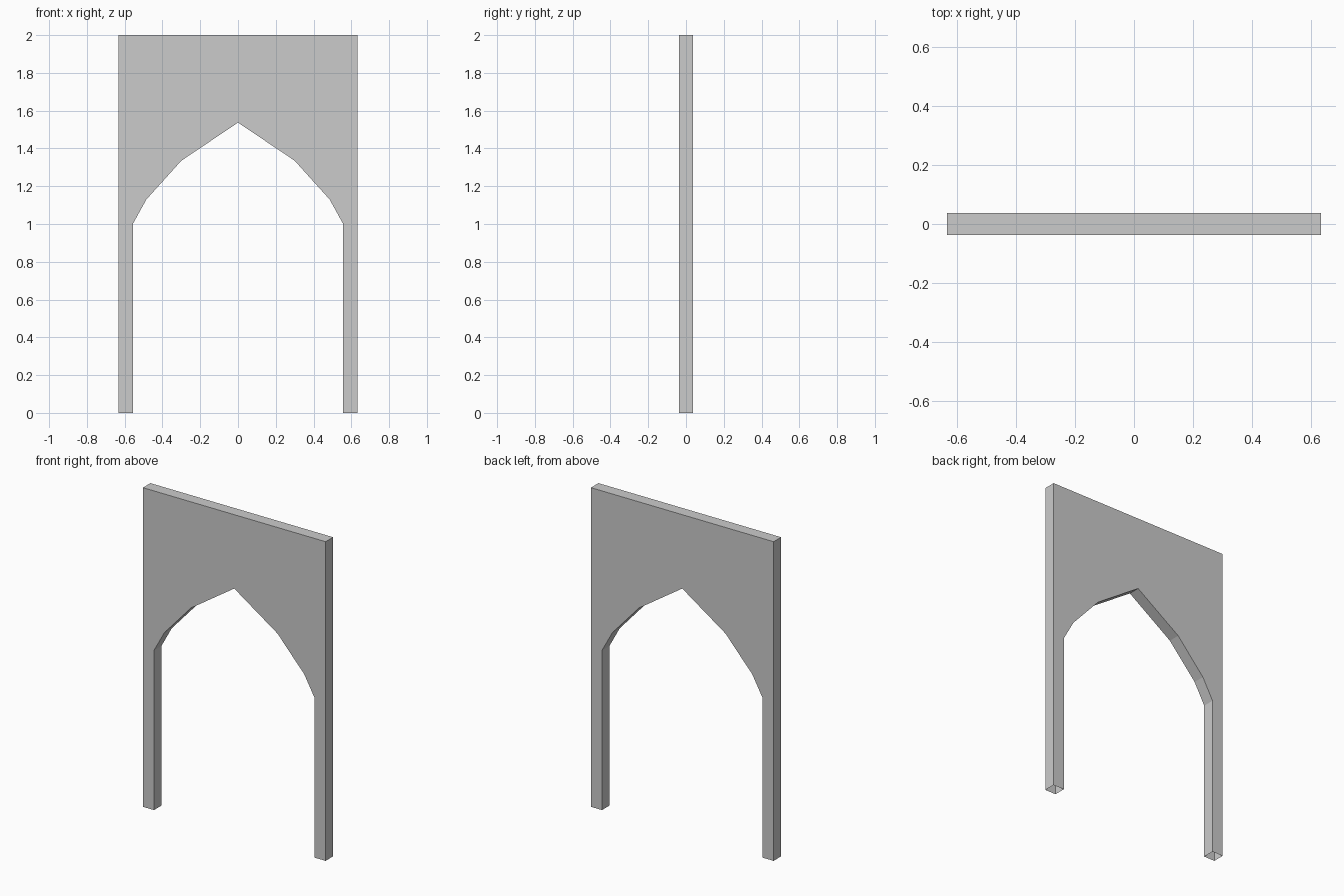
import bpy, bmesh

if "Cube" in bpy.data.objects:
    bpy.data.objects.remove(bpy.data.objects["Cube"])

DEPTH = 0.074

# Right half of the outline: outer edge, then the pointed arch up to its apex
half = [(0.633, 2.0), (0.633, 0.0), (0.557, 0.0), (0.557, 1.0),
        (0.485, 1.13), (0.30, 1.335)]
apex = (0.0, 1.537)
outline = half + [apex] + [(-x, z) for x, z in reversed(half)]

bm = bmesh.new()

# Front panel, extruded back to the wall thickness
front = bm.faces.new([bm.verts.new((x, -DEPTH / 2, z)) for x, z in outline])
back = bmesh.ops.extrude_face_region(bm, geom=[front], use_keep_orig=True)
bmesh.ops.translate(bm, vec=(0, DEPTH, 0),
                    verts=[v for v in back["geom"] if isinstance(v, bmesh.types.BMVert)])
bmesh.ops.recalc_face_normals(bm, faces=bm.faces)

# The feet of both legs are open underneath
feet = [f for f in bm.faces if all(v.co.z < 0.001 for v in f.verts)]
bmesh.ops.delete(bm, geom=feet, context="FACES_ONLY")

mesh = bpy.data.meshes.new("arch_wall")
bm.to_mesh(mesh)
bm.free()
bpy.context.collection.objects.link(bpy.data.objects.new("arch_wall", mesh))
